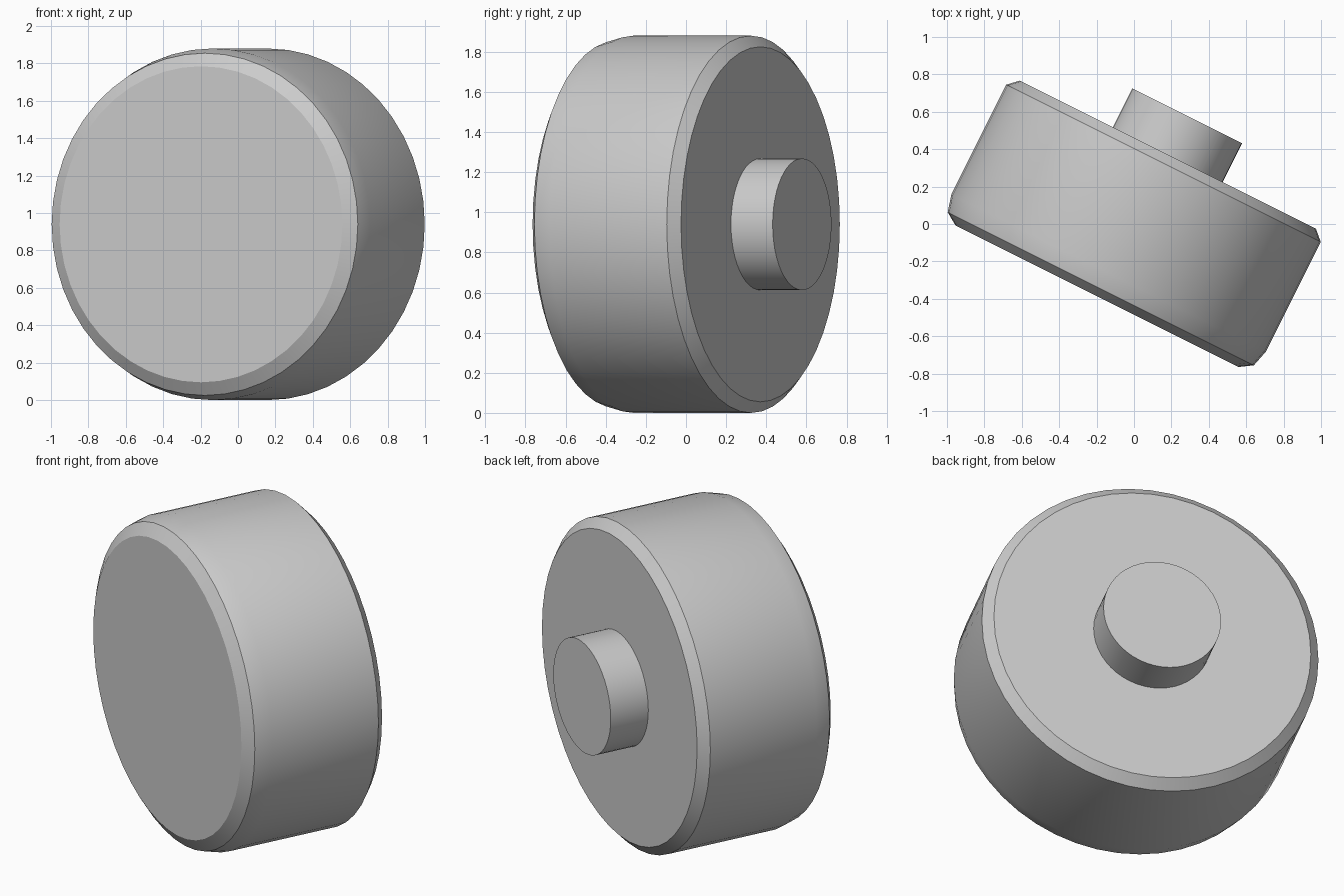
import bpy, bmesh, math
from mathutils import Matrix

if "Cube" in bpy.data.objects:
    bpy.data.objects.remove(bpy.data.objects["Cube"])

SIDES = 48
CENTRE = (-0.006, -0.003, 0.94)
TURN = math.atan2(-1, 2)          # yaw of the wheel about the vertical

grey = bpy.data.materials.new("light_grey")
grey.diffuse_color = (0.6, 0.6, 0.6, 1)
grey.use_nodes = True
grey.node_tree.nodes["Principled BSDF"].inputs["Base Color"].default_value = grey.diffuse_color

# local z axis becomes the wheel axle, pointing to the back
PLACE = (Matrix.Translation(CENTRE) @ Matrix.Rotation(TURN, 4, 'Z')
         @ Matrix.Rotation(-math.pi / 2, 4, 'X'))


def lathe(name, profile):
    """Turned solid from (radius, position along axle) points, capped at both ends."""
    bm = bmesh.new()
    rings = []
    for r, h in profile:
        rings.append([bm.verts.new((r * math.cos(2 * math.pi * i / SIDES),
                                    r * math.sin(2 * math.pi * i / SIDES), h))
                      for i in range(SIDES)])
    for a, b in zip(rings, rings[1:]):
        for i in range(SIDES):
            j = (i + 1) % SIDES
            bm.faces.new((a[i], a[j], b[j], b[i]))
    bm.faces.new(rings[0][::-1])
    bm.faces.new(rings[-1])
    bmesh.ops.recalc_face_normals(bm, faces=bm.faces)
    mesh = bpy.data.meshes.new(name)
    bm.to_mesh(mesh)
    bm.free()
    mesh.transform(PLACE)
    mesh.materials.append(grey)
    ob = bpy.data.objects.new(name, mesh)
    bpy.context.collection.objects.link(ob)
    bpy.ops.object.select_all(action='DESELECT')
    ob.select_set(True)
    bpy.context.view_layer.objects.active = ob
    bpy.ops.object.shade_smooth_by_angle(angle=math.radians(30))
    return ob


# main drum: double-step front bevel, single back chamfer
lathe("drum", [(0.845, -0.429), (0.915, -0.384), (0.94, -0.29),
               (0.94, 0.366), (0.885, 0.418)])

# short round stub on the back
lathe("back_stub", [(0.328, 0.39), (0.328, 0.65)])
